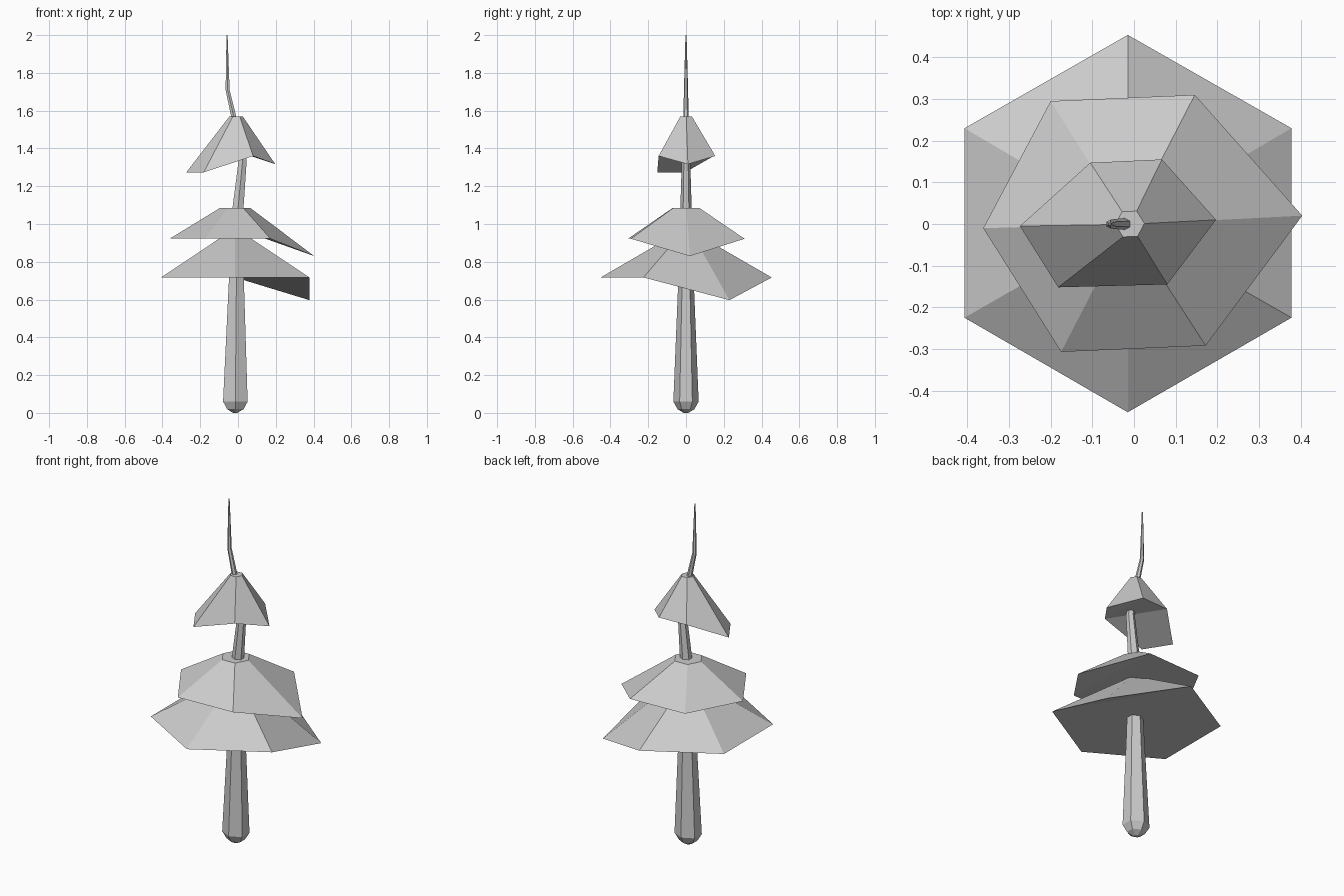
import bpy, bmesh
from math import sin, cos, pi, radians

if "Cube" in bpy.data.objects:
    bpy.data.objects.remove(bpy.data.objects["Cube"])


def loft(name, rings, bottom):
    """Skin equal-length point rings; bottom lists the faces of the lower cap."""
    bm = bmesh.new()
    rows = [[bm.verts.new(p) for p in ring] for ring in rings]
    n = len(rows[0])
    for a, b in zip(rows, rows[1:]):
        for i in range(n):
            j = (i + 1) % n
            bm.faces.new((a[i], a[j], b[j], b[i]))
    for face in bottom:
        bm.faces.new([rows[0][i] for i in reversed(face)])
    bm.faces.new(rows[-1])
    bmesh.ops.recalc_face_normals(bm, faces=bm.faces)
    mesh = bpy.data.meshes.new(name)
    bm.to_mesh(mesh)
    bm.free()
    bpy.context.collection.objects.link(bpy.data.objects.new(name, mesh))


def ring(cx, z, r, start, stretch=1.0):
    a = [radians(start) + i * pi / 3 for i in range(6)]
    return [(cx + r * stretch * cos(t), r * sin(t), z) for t in a]


# Foliage tiers: six-sided skirts with drooping corners; the undersides
# fold where a corner hangs down
def tier(name, base, cx, top_z, top_r, start, folds):
    loft(name, [base, ring(cx, top_z, top_r, start)], folds)


one_corner = [(5, 0, 1), (1, 2, 3, 4, 5)]
tier("lower_foliage",
     [(0.378, 0.23, 0.597), (-0.015, 0.454, 0.717), (-0.407, 0.23, 0.717),
      (-0.407, -0.225, 0.717), (-0.015, -0.452, 0.717), (0.378, -0.225, 0.717)],
     -0.015, 0.93, 0.085, 30, one_corner)
tier("middle_foliage",
     [(0.404, 0.02, 0.83), (0.146, 0.31, 0.922), (-0.20, 0.295, 0.922),
      (-0.362, -0.01, 0.922), (-0.175, -0.307, 0.922), (0.172, -0.292, 0.922)],
     -0.015, 1.085, 0.08, 2, one_corner)
tier("upper_foliage",
     [(0.197, 0.01, 1.317), (0.067, 0.155, 1.36), (-0.105, 0.147, 1.36),
      (-0.274, -0.005, 1.273), (-0.182, -0.152, 1.273), (0.08, -0.145, 1.36)],
     -0.01, 1.57, 0.035, 2, [(5, 0, 1), (1, 2, 5), (2, 3, 4, 5)])

# Crooked tapering trunk, rounded at the foot: (x, z, radius)
path = [(-0.015, 0.0, 0.012), (-0.014, 0.02, 0.045), (-0.014, 0.06, 0.067),
        (-0.009, 0.65, 0.043), (0.0, 1.085, 0.03), (0.025, 1.34, 0.022),
        (-0.023, 1.57, 0.014), (-0.055, 1.71, 0.011), (-0.058, 2.0, 0.003)]
loft("trunk", [ring(x, z, r, 30, 1.12) for x, z, r in path], [range(6)])
